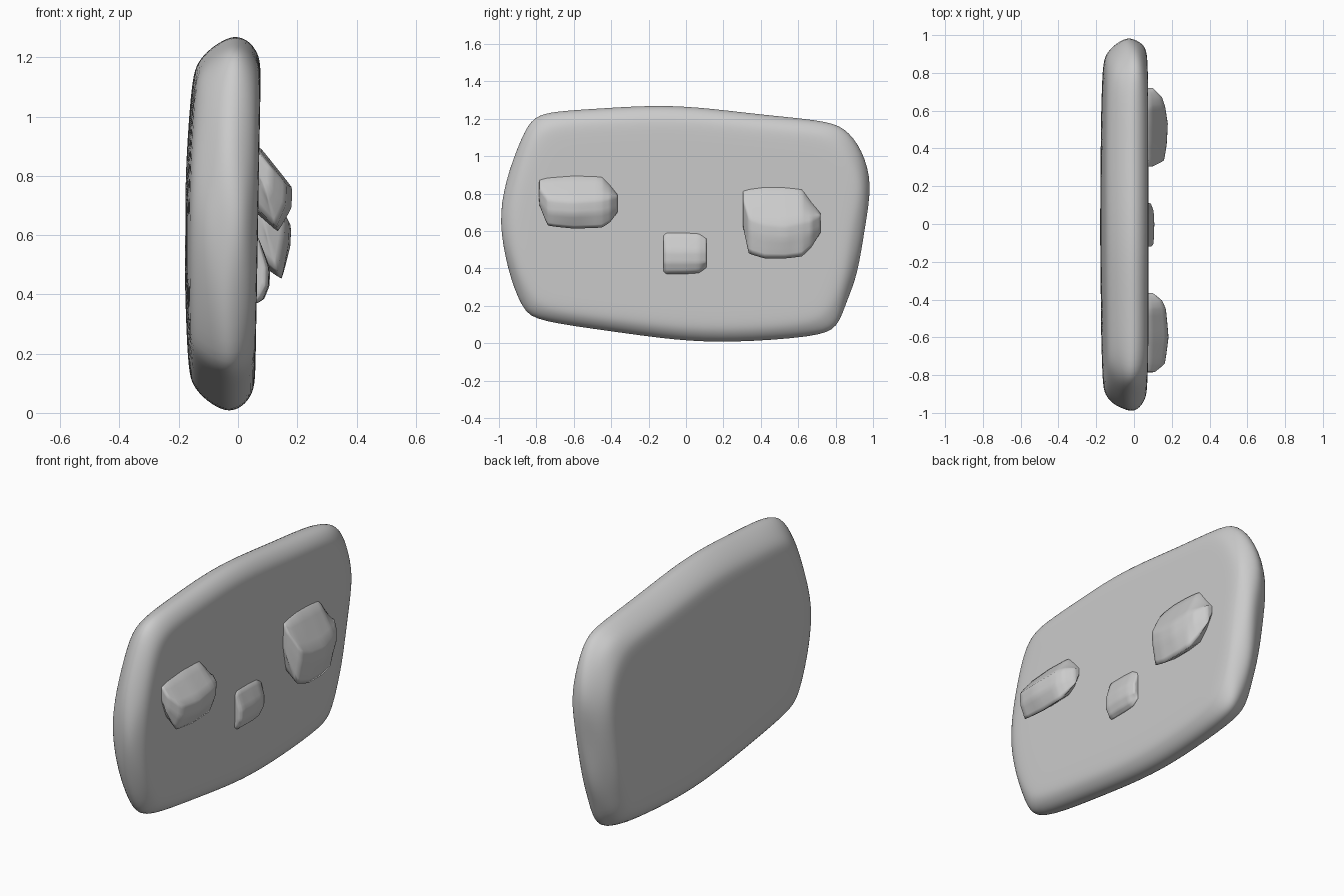
import bpy, bmesh, math

if "Cube" in bpy.data.objects:
    bpy.data.objects.remove(bpy.data.objects["Cube"])


def finish(name, bm, crease=0.0, levels=2):
    bmesh.ops.recalc_face_normals(bm, faces=bm.faces)
    if crease:
        layer = bm.edges.layers.float.new("crease_edge")
        for e in bm.edges:
            e[layer] = crease
    me = bpy.data.meshes.new(name)
    bm.to_mesh(me)
    bm.free()
    for p in me.polygons:
        p.use_smooth = True
    ob = bpy.data.objects.new(name, me)
    bpy.context.collection.objects.link(ob)
    mod = ob.modifiers.new("smooth", "SUBSURF")
    mod.levels = mod.render_levels = levels
    return ob


def bridge(bm, rings, closed=True):
    for a, b in zip(rings, rings[1:]):
        n = len(a)
        for i in range(n if closed else n - 1):
            j = (i + 1) % n
            bm.faces.new((a[i], a[j], b[j], b[i]))


# Stone slab: worn outline in y-z, built as rings through the thickness
outline = [(-.82, 1.22), (-.7, 1.245), (-.45, 1.26), (-.2, 1.276), (.05, 1.27), (.4, 1.226),
           (.73, 1.196), (.85, 1.16), (.95, 1.04), (1.0, .85), (.96, .62), (.925, .37),
           (.86, .22), (.815, .075), (.7, .03), (.25, -.002), (-.05, .01), (-.4, .06),
           (-.8, .115), (-.88, .17), (-.96, .4), (-1.005, .65), (-.975, .86), (-.88, 1.11)]


def front_x(y, z):
    return .067 + .018 * (z - .6)


def back_x(y, z):
    return -.182 + .022 * y * y + .1 * max(0, z - .6) ** 2 + .07 * max(0, .6 - z) ** 2


# (depth: 0 back to 1 front, inset from outline)
steps = [(0, .5), (0, .28), (0, .14), (.04, .09), (.2, .045), (.42, .012), (.6, 0),
         (.8, .015), (.95, .055), (1, .1), (1, .2), (1, .45)]
bm = bmesh.new()
rings = []
for k, (u, d) in enumerate(steps):
    ring = []
    for i, (y, z) in enumerate(outline):
        # chipped grooves along the two ends
        chip = .014 * math.sin(i * 2.3 + k * 1.9) if abs(y) > .8 and 4 <= k <= 8 and k != 6 else 0
        dd = d + max(chip, -d)
        yy = y * (1 - dd)
        zz = .63 + (z - .63) * (1 - dd / .63)
        ring.append(bm.verts.new((back_x(yy, zz) * (1 - u) + front_x(yy, zz) * u, yy, zz)))
    rings.append(ring)
bridge(bm, rings)
bm.faces.new(rings[0])
bm.faces.new(rings[-1])
finish("stone_slab", bm)


# Rock lumps: wedge sections (y, base top z, ridge x, ridge z, tip x, tip z)
def lump(name, sections):
    bm = bmesh.new()
    rings = []
    for y, zt, rx, rz, tx, tz in sections:
        pts = [(.03, zt + .02), (.078, zt), (rx, rz + .05), (rx - .003, rz - .02),
               (tx, tz), (.078, tz + .05), (.03, tz + .09)]
        rings.append([bm.verts.new((x, y, z)) for x, z in pts])
    bridge(bm, rings)
    bm.faces.new(rings[0])
    bm.faces.new(rings[-1])
    return finish(name, bm, .55)


lump("left_lump", [(-.785, .87, .11, .78, .095, .74),
                   (-.74, .882, .165, .72, .13, .625),
                   (-.6, .893, .184, .71, .135, .61),
                   (-.45, .888, .170, .72, .135, .615),
                   (-.405, .84, .15, .73, .12, .645),
                   (-.365, .79, .10, .74, .09, .70)])
lump("right_lump", [(.305, .81, .10, .72, .09, .62),
                    (.335, .82, .160, .62, .135, .475),
                    (.42, .832, .174, .59, .148, .45),
                    (.53, .83, .180, .58, .148, .45),
                    (.62, .82, .166, .60, .143, .46),
                    (.67, .75, .150, .61, .12, .51),
                    (.72, .69, .10, .64, .09, .59)])
# Small middle lump
bm = bmesh.new()
rings = []
for y, g, dx in [(-.12, .015, -.012), (-.105, 0, 0), (0, 0, .004), (.07, .005, 0), (.11, .035, -.015)]:
    pts = [(.03, .6), (.07, .59 - g), (.104 + dx, .49), (.103 + dx, .43),
           (.085 + dx, .385 + g), (.066, .37 + g), (.03, .38 + g)]
    rings.append([bm.verts.new((x, y, z)) for x, z in pts])
bridge(bm, rings)
bm.faces.new(rings[0])
bm.faces.new(rings[-1])
finish("middle_lump", bm, .55)
